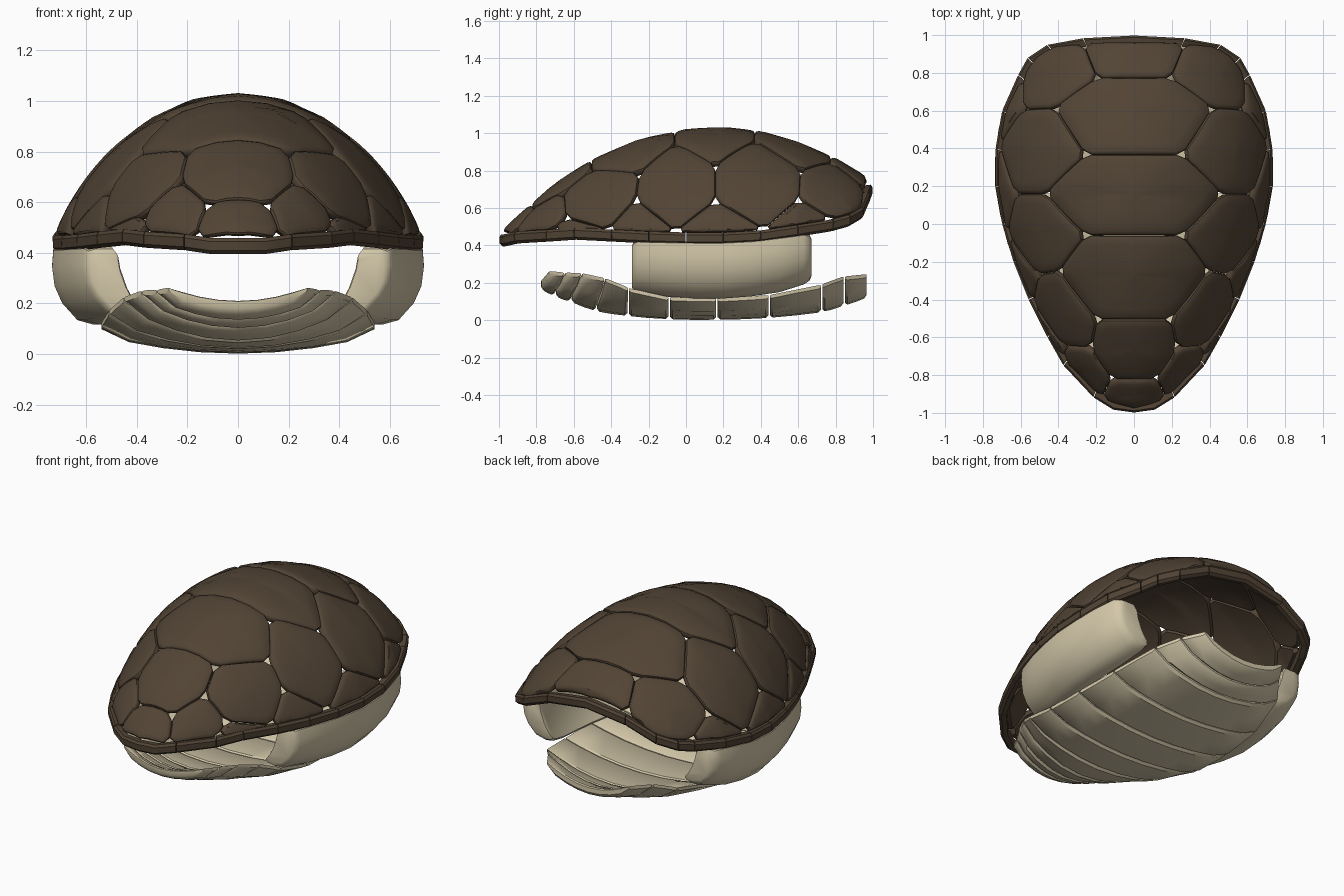
import bpy, bmesh, math
from mathutils import Vector as V

if "Cube" in bpy.data.objects:
    bpy.data.objects.remove(bpy.data.objects["Cube"])

def material(name, col):
    m = bpy.data.materials.new(name)
    m.diffuse_color = (*col, 1)
    m.use_nodes = True
    m.node_tree.nodes["Principled BSDF"].inputs["Base Color"].default_value = m.diffuse_color
    return m

BROWN = material("brown_horn", (0.085, 0.058, 0.036))
CREAM = material("cream_horn", (0.66, 0.58, 0.40))

def lerp(table, y, col=1):
    if y <= table[0][0]:
        return table[0][col]
    for a, b in zip(table, table[1:]):
        if y <= b[0]:
            t = (y - a[0]) / (b[0] - a[0])
            return a[col] + (b[col] - a[col]) * t
    return table[-1][col]

def loft(name, rings, mat, mirror=False):
    """Skin closed rings into a solid, optionally with a mirrored twin."""
    for side in ((1, -1) if mirror else (1,)):
        bm = bmesh.new()
        vs = [[bm.verts.new((p[0] * side, p[1], p[2])) for p in r] for r in rings]
        n = len(vs[0])
        for a, b in zip(vs, vs[1:]):
            for i in range(n):
                j = (i + 1) % n
                bm.faces.new((a[i], a[j], b[j], b[i]))
        bm.faces.new(vs[0])
        bm.faces.new(vs[-1])
        bmesh.ops.recalc_face_normals(bm, faces=bm.faces)
        full = name + ("_right" if side == 1 else "_left") if mirror else name
        me = bpy.data.meshes.new(full)
        bm.to_mesh(me)
        bm.free()
        me.materials.append(mat)
        ob = bpy.data.objects.new(full, me)
        bpy.context.collection.objects.link(ob)
        bpy.context.view_layer.objects.active = ob
        ob.select_set(True)
        bpy.ops.object.shade_smooth_by_angle(angle=math.radians(35))
        ob.select_set(False)

# Rim path of the upper shell (y, half width, z) and ridge profile (y, z)
RIM = [(-1, 0, .395), (-.985, .11, .395), (-.92, .215, .41), (-.75, .375, .42), (-.6, .46, .43),
       (-.4, .56, .42), (-.2, .64, .41), (0, .70, .405), (.2, .735, .405), (.4, .735, .415),
       (.6, .70, .445), (.79, .615, .475), (.88, .565, .50), (.95, .46, .54), (.985, .27, .62),
       (1, 0, .66)]
RIDGE = [(-1, .46), (-.95, .51), (-.85, .60), (-.7, .73), (-.5, .86), (-.25, .965), (0, 1.02),
         (.2, 1.03), (.4, 1.01), (.6, .95), (.8, .865), (.95, .775), (1, .71)]

def section(y):
    b = lerp(RIM, y, 2)
    return lerp(RIM, y), b, lerp(RIDGE, y) - b

def top(x, y):
    w, b, h = section(y)
    return V((x, y, b + h * max(0, 1 - (x / w) ** 2) ** .7))

def side(y, z):
    w, b, h = section(y)
    return V((w * math.sqrt(max(0, 1 - ((z - b) / h) ** (1 / .7))), y, z))

def snap(p, depth):
    """Push a point onto the dome, then sink it by depth."""
    y = max(-.99, min(.985, p.y))
    w, b, h = section(y)
    x, dz = p.x, max(.01, p.z - b)
    lo, hi = 0, 30
    for _ in range(28):
        k = (lo + hi) / 2
        if (k * x / w) ** 2 + (k * dz / h) ** (1 / .7) > 1:
            hi = k
        else:
            lo = k
    q = V((lo * x, y, b + lo * dz))
    return q - (q - V((0, y * .6, .35))).normalized() * depth

def scute(name, pts, mirror=True):
    if not mirror:
        pts = pts + [V((-p.x, p.y, p.z)) for p in reversed(pts) if p.x > .001]
    n, loop = len(pts), []
    for i, p in enumerate(pts):           # clip corners so small gaps stay at the joints
        for q in (pts[i - 1], pts[(i + 1) % n]):
            loop.append(p + (q - p).normalized() * (.034 if p.x else .001))
    c = sum(loop, V()) / len(loop)
    edge = []
    for i, p in enumerate(loop):
        q = loop[(i + 1) % len(loop)]
        steps = 4 if i % 2 else 1
        edge += [p.lerp(q, s / steps) for s in range(steps)]
    rings = []
    for inset, scale, depth in ((0, .02, .045), (0, .4, .045), (0, .75, .045), (.010, 1, .045),
                                (.001, 1, .032), (.001, 1, .014), (.007, 1, .005), (.02, 1, 0),
                                (0, .75, -.002), (0, .4, -.003), (0, .02, -.003)):
        r = []
        for p in edge:
            d = p - c
            r.append(snap(c + d * scale - d.normalized() * inset, depth))
        rings.append(r)
    loft(name, rings, BROWN, mirror)

# Joints between the shell scutes
a0, a1, a2 = top(.12, -.83), top(.23, -.66), top(.2, -.51)
b1, b2 = top(.40, -.25), top(.26, -.06)
c1, c2 = top(.47, .16), top(.26, .37)
d1, d2, e1 = top(.42, .62), top(.2, .78), top(.26, .96)
f, g, h, k = top(.375, -.65), top(.51, -.27), top(.63, .16), top(.59, .61)
n0, r1 = V((.19, -.93, .475)), side(-.72, .483)
t1, t2, t3, t4 = side(-.42, .485), side(-.055, .475), side(.42, .487), side(.78, .545)
rear = side(.945, .595)

# Middle row
for i, p in enumerate(([a0, a1, a2], [a2, b1, b2], [b2, c1, c2], [c2, d1, d2],
                       [d2, e1, top(0, .975)])):
    scute(f"middle_scute_{i + 1}", p, False)
scute("front_scute", [a0, n0, V((0, -.985, .46))], False)
# Side row
for i, p in enumerate(([a1, a2, b1, g, t1, f], [b1, b2, c1, h, t2, g],
                       [c1, c2, d1, k, t3, h], [d1, d2, e1, rear, side(.87, .565), t4, k])):
    scute(f"side_scute_{i + 1}", p)
# Lower row
for i, p in enumerate(([a0, a1, f, r1, n0], [f, t1, r1],
                       [g, t2, side(-.2, .47), t1], [h, t3, side(.18, .47), t2],
                       [k, t4, side(.6, .51), t3])):
    scute(f"lower_scute_{i + 1}", p)

# Rim pieces
RIM_PROFILE = [(.02, 0), (.004, .014), (.002, .05), (.012, .064), (.05, .06), (.05, .006)]

def rim_piece(name, path, mirror):
    rings = []
    for j, (a, b) in enumerate(zip(path, path[1:])):
        steps = [0, .5] if j < len(path) - 2 else [0, .5, 1]
        rings += [a.lerp(b, s) for s in steps]
    rings[0] = rings[0] + (rings[1] - rings[0]).normalized() * .002
    rings[-1] = rings[-1] + (rings[-2] - rings[-1]).normalized() * .002
    out = []
    for p in rings:
        nrm = V((p.x, p.y * .6, 0)).normalized()
        out.append([p - nrm * i + V((0, 0, z)) for i, z in RIM_PROFILE])
    loft(name, out, BROWN, mirror)

P = [V((x, y, z)) for y, x, z in RIM]
flip = lambda p: V((-p.x, p.y, p.z))
rim_piece("front_rim", [P[2], P[1], P[0], flip(P[1]), flip(P[2])], False)
rim_piece("back_rim", [P[14], P[15], flip(P[14])], False)
for i in range(2, 14):
    rim_piece(f"rim_{i - 1}", [P[i], P[i + 1]], True)

# Belly strips: (y, half width, centre height, sideways rise)
BELLY = [(-.78, .27, .165, .7), (-.70, .32, .125, .8), (-.615, .38, .095, .75), (-.48, .45, .045, .65),
         (-.31, .51, .02, .4), (-.09, .54, .003, .25), (.165, .54, 0, .24), (.445, .52, .01, .28),
         (.725, .45, .04, .5), (.845, .36, .075, .85), (.97, .28, .12, 1.0)]

def belly_point(s, y, up):
    w, c, r = (lerp(BELLY, y, i) for i in (1, 2, 3))
    x = s * w
    bend = max(0, -.3 - y) / .48 * x * x * .6
    thin = max(0, abs(s) - .8) * 3        # outer ends taper to a thin edge
    return V((x, y + bend, c + r * x * x + up + (.045 - up) * thin))

for i, (a, b) in enumerate(zip(BELLY, BELLY[1:])):
    y0, y1 = a[0] + .004, b[0] - .004
    prof = [(y0, .016), (y0 + .014, .002), ((y0 + y1) / 2, 0), (y1 - .014, .002), (y1, .016),
            (y1, .045), (y1 - .01, .052), (y0 + .01, .052), (y0, .045)]
    loft(f"belly_strip_{i + 1}",
         [[belly_point(s, y, u) for y, u in prof]
          for s in (-1, -.8, -.55, -.28, 0, .28, .55, .8, 1)], CREAM)

# Bridges joining belly and upper shell (x, height fraction)
BRIDGE = [(.52, .03), (.57, 0), (.635, .06), (.695, .28), (.725, .5), (.735, .75), (.73, .97), (.70, 1),
          (.62, 1), (.60, .9), (.59, .7), (.56, .4), (.53, .2), (.505, .09)]
BASE = [(-.29, .145), (-.05, .12), (.15, .112), (.45, .135), (.67, .2)]
rings = []
for y, shrink in ((-.29, .75), (-.282, .9), (-.26, .98), (-.1, 1), (.05, 1), (.2, 1), (.35, 1), (.5, 1),
                  (.63, .98), (.66, .9), (.67, .75)):
    off, lo, hi = lerp(RIM, y) - .735, lerp(BASE, y), lerp(RIM, y, 2) + .015
    ring = [V((x + off, y, lo + (hi - lo) * t)) for x, t in BRIDGE]
    c = sum(ring, V()) / len(ring)
    rings.append([c + (p - c) * shrink for p in ring])
loft("bridge", rings, CREAM, True)
